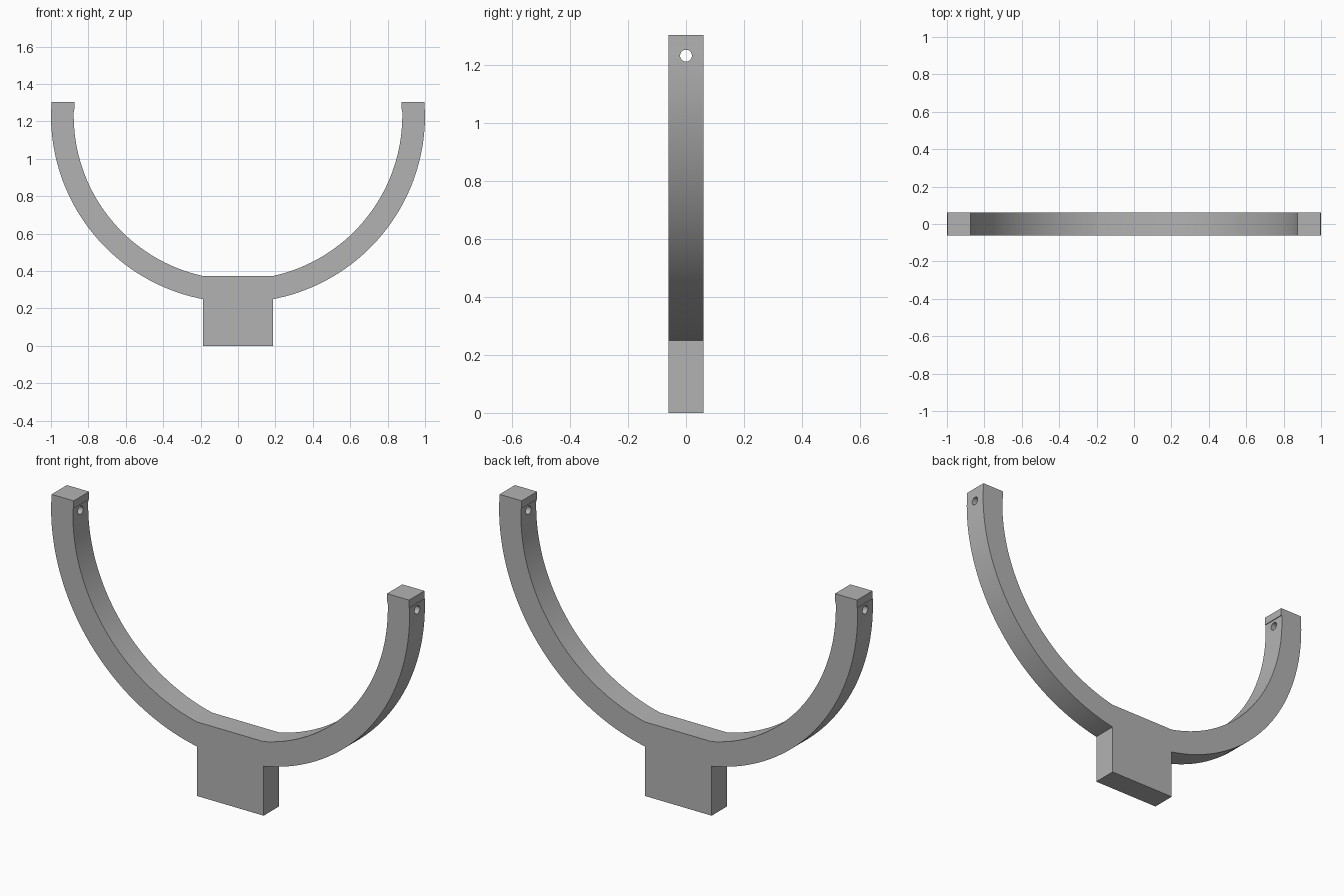
import bpy, bmesh, math

if "Cube" in bpy.data.objects:
    bpy.data.objects.remove(bpy.data.objects["Cube"])

CZ, R_OUT, R_IN = 1.232, 1.0, 0.8785   # arc centre height and radii
HALF_W, HALF_D = 0.186, 0.061          # stem half width, half thickness
TOP, STEP = 1.304, 1.265               # tip height, where the arc meets the tip

grey = bpy.data.materials.new("grey")
grey.diffuse_color = (0.45, 0.45, 0.45, 1)
grey.use_nodes = True
grey.node_tree.nodes["Principled BSDF"].inputs["Base Color"].default_value = grey.diffuse_color


def arc(radius, a0, a1, n=40):
    return [(radius * math.cos(a0 + (a1 - a0) * i / n),
             CZ + radius * math.sin(a0 + (a1 - a0) * i / n)) for i in range(n + 1)]


# Right half of the outline: stem, outer arc, squared tip, inner arc
end = STEP - CZ
right = [(HALF_W, 0)]
right += arc(R_OUT, -math.acos(HALF_W / R_OUT), math.asin(end / R_OUT))
right += [(0.997, STEP), (0.997, TOP), (0.874, TOP), (0.874, STEP)]
right += arc(R_IN, math.asin(end / R_IN), -math.acos(HALF_W / R_IN))
outline = right + [(-x, z) for x, z in reversed(right)]

# Cradle: extruded outline
bm = bmesh.new()
face = bm.faces.new([bm.verts.new((x, -HALF_D, z)) for x, z in outline])
ext = bmesh.ops.extrude_face_region(bm, geom=[face])
bmesh.ops.translate(bm, vec=(0, 2 * HALF_D, 0),
                    verts=[v for v in ext["geom"] if isinstance(v, bmesh.types.BMVert)])
bmesh.ops.recalc_face_normals(bm, faces=bm.faces)
mesh = bpy.data.meshes.new("cradle")
bm.to_mesh(mesh)
bm.free()
cradle = bpy.data.objects.new("cradle", mesh)
bpy.context.collection.objects.link(cradle)
mesh.materials.append(grey)

# Pin hole through both arms
bpy.ops.mesh.primitive_cylinder_add(vertices=32, radius=0.0205, depth=2.4,
                                    location=(0, 0, CZ), rotation=(0, math.pi / 2, 0))
cutter = bpy.context.object
cutter.name = "pin_hole_cutter"
cutter.data.materials.append(grey)

bpy.ops.object.select_all(action='DESELECT')
cradle.select_set(True)
bpy.context.view_layer.objects.active = cradle
cut = cradle.modifiers.new("pin_holes", 'BOOLEAN')
cut.operation, cut.solver, cut.object = 'DIFFERENCE', 'EXACT', cutter
bpy.ops.object.modifier_apply(modifier=cut.name)
bpy.data.objects.remove(cutter)

# Smooth arcs, sharp edges
bpy.ops.object.shade_smooth_by_angle(angle=math.radians(25))
